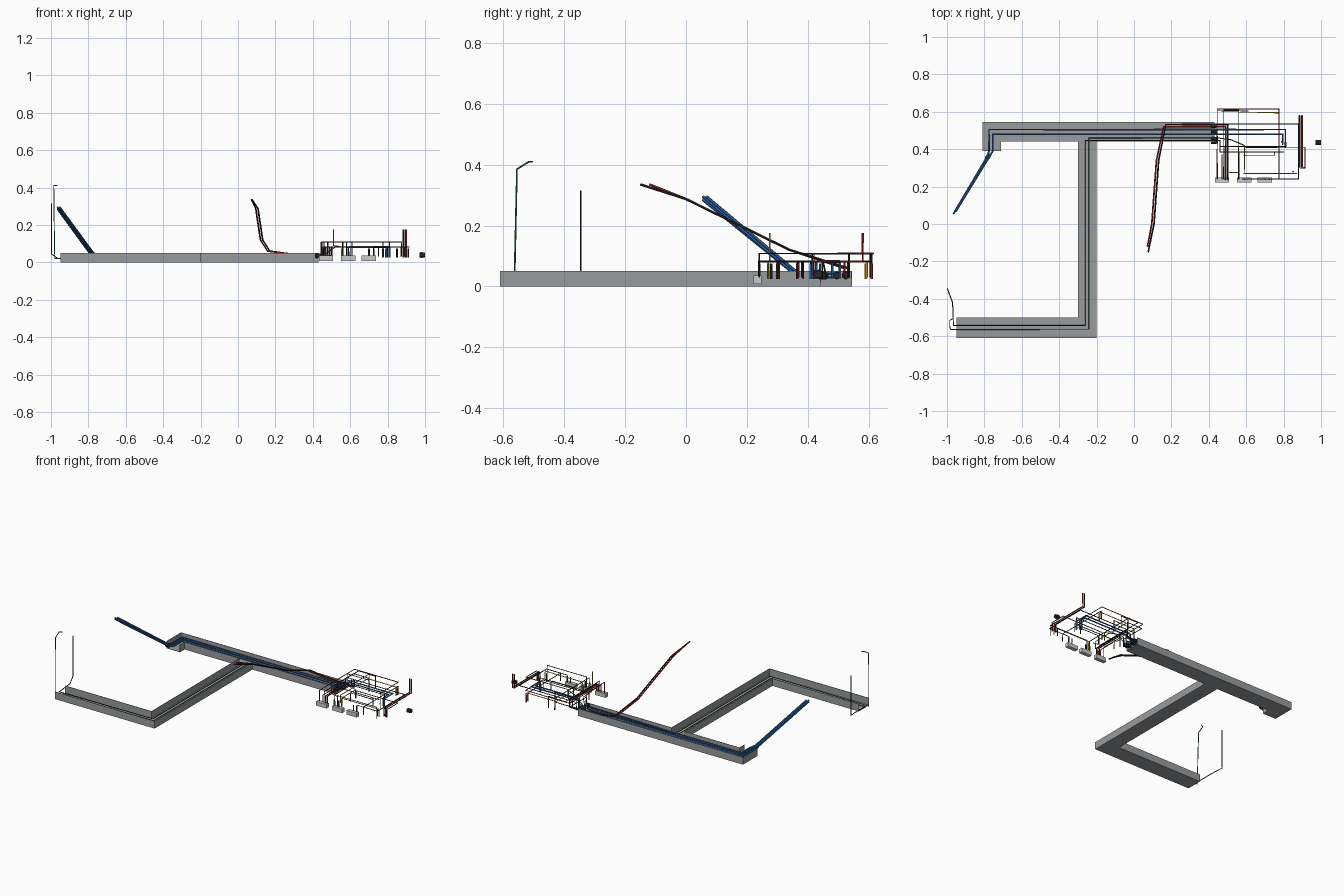
import bpy, bmesh, math
from mathutils import Vector

if "Cube" in bpy.data.objects:
    bpy.data.objects.remove(bpy.data.objects["Cube"])

COL = {'blue': (0.03, 0.14, 0.4), 'red': (0.45, 0.02, 0.02), 'black': (0.02, 0.02, 0.02),
       'green': (0.03, 0.2, 0.07), 'yellow': (0.6, 0.45, 0.02), 'orange': (0.8, 0.35, 0.02),
       'trough': (0.32, 0.33, 0.34)}
MATS = {}
for k, c in COL.items():
    MATS[k] = bpy.data.materials.new(k + "_finish")
    MATS[k].diffuse_color = (*c, 1)


def wire(name, pts, r, col, res=1):
    cu = bpy.data.curves.new(name, 'CURVE')
    cu.dimensions = '3D'
    cu.bevel_depth = r
    cu.bevel_resolution = res
    cu.use_fill_caps = True
    sp = cu.splines.new('POLY')
    sp.points.add(len(pts) - 1)
    for p, q in zip(sp.points, pts):
        p.co = (*q, 1)
    sp.use_smooth = False
    cu.materials.append(MATS[col])
    ob = bpy.data.objects.new(name, cu)
    bpy.context.collection.objects.link(ob)
    return ob


def box(name, x0, x1, y0, y1, z0, z1):
    bpy.ops.mesh.primitive_cube_add(size=1, location=((x0 + x1) / 2, (y0 + y1) / 2, (z0 + z1) / 2))
    ob = bpy.context.object
    ob.name = name
    ob.scale = (x1 - x0, y1 - y0, z1 - z0)
    return ob


def gland(name, loc, direction, r=0.014, length=0.028):
    d = Vector(direction).normalized()
    rot = d.to_track_quat('Z', 'Y').to_euler()
    for part, n, rr, l, off in (("body", 16, r * 0.8, length, 0), ("nut", 6, r, length * 0.4, -length * 0.12)):
        bpy.ops.mesh.primitive_cylinder_add(vertices=n, radius=rr, depth=l,
                                            location=Vector(loc) + d * off, rotation=rot)
        ob = bpy.context.object
        ob.name = f"{name}_{part}"
        ob.data.materials.append(MATS['black'])


# Open cable trough: floor plus walls along the outline, open at three ends
H = 0.05
outline = [(-.81, .39), (-.71, .39), (-.71, .44), (-.30, .44), (-.30, -.50), (-.95, -.50),
           (-.95, -.61), (-.20, -.61), (-.20, .44), (.43, .44), (.43, .545), (-.81, .545)]
bm = bmesh.new()
low = [bm.verts.new((x, y, 0)) for x, y in outline]
top = [bm.verts.new((x, y, H)) for x, y in outline]
bm.faces.new(low)
for i in range(len(outline)):
    j = (i + 1) % len(outline)
    if i not in (0, 5, 9):
        bm.faces.new((low[i], low[j], top[j], top[i]))
bmesh.ops.recalc_face_normals(bm, faces=bm.faces)
bm.faces.ensure_lookup_table()
if bm.faces[0].normal.z > 0:
    bmesh.ops.reverse_faces(bm, faces=bm.faces)
me = bpy.data.meshes.new("cable_trough")
bm.to_mesh(me)
bm.free()
trough = bpy.data.objects.new("cable_trough", me)
bpy.context.collection.objects.link(trough)
me.materials.append(MATS['trough'])
sol = trough.modifiers.new("sheet", 'SOLIDIFY')
sol.thickness = 0.003
sol.offset = -1

# Blue supply cables: through the trough to the far side of the panel
for i, (y, x0, xe) in enumerate(((.505, -.775, .81), (.48, -.755, .795))):
    for k in range(2):
        z = .03 + .012 * k
        o = .012 * i
        wire(f"blue_cable_{i}_{k}", [(-.965 + o, .055 + o, .285 + .01 * k), (-.785 + o, .36, .038 + .012 * k),
             (x0, .39, z), (x0, y, z), (.455 + o, y, z), (.455 + o, y, .082),
             (xe, y, .082), (xe, .415 + o, .082), (xe, .415 + o, .025)], .005, 'blue')
gland("blue_cable_clamp", (-.78, .36, .04), (.6, 1, -.8))

# Red and black pair rising over the trough
for i, c in enumerate(('red', 'black')):
    o = .012 * i
    wire(f"{c}_riser", [(.072 + o * .3, -.12 - .03 * i, .335), (.095 + o, 0, .287), (.12 + o, .34, .12),
         (.158 + o, .52 + o, .06), (.28, .52 + o, .045), (.45, .52 + o, .035),
         (.49 + o, .52 + o, .035), (.49 + o, .52 + o, .082), (.49 + o, .24, .082), (.49 + o, .24, .03)],
         .0045, c)

# Thin signal wires along the branch trough
wire("green_signal_wire", [(-.965, -.505, .41), (-.985, -.515, .41), (-.985, -.555, .385), (-.98, -.563, .02),
     (-.24, -.563, .025), (-.24, .46, .025), (.45, .46, .03), (.52, .45, .082), (.59, .42, .082),
     (.59, .42, .025)], .003, 'green')
wire("black_signal_wire", [(-.998, -.345, .315), (-.998, -.345, .045), (-.97, -.42, .025), (-.965, -.543, .02),
     (-.26, -.543, .025), (-.26, .447, .025), (.45, .447, .03), (.46, .447, .082), (.46, .385, .082),
     (.8, .385, .082), (.8, .385, .025)], .003, 'black')

# Cable glands at the trough mouth and on the far side
for i, y in enumerate((.44, .455, .495, .525)):
    gland(f"entry_gland_{i}", (.427, y, .036), (1, 0, 0))
gland("outlet_gland", (.985, .435, .04), (1, 0, 0), .016, .03)

# Terminal blocks
for i, x in enumerate((.432, .55, .66)):
    box(f"terminal_block_{i}", x, x + .077, .222, .248, .008, .036)

# Panel wiring: flat routes at a given height with a drop at each end
routes = [
    ('red', .108, [(.445, .24), (.445, .615), (.775, .615), (.775, .42)]),
    ('black', .082, [(.445, .43), (.445, .605), (.56, .605)]),
    ('black', .108, [(.48, .24), (.48, .61), (.56, .61)]),
    ('red', .082, [(.47, .24), (.47, .37)]),
    ('black', .108, [(.56, .24), (.56, .605), (.61, .605)]),
    ('yellow', .082, [(.56, .30), (.56, .595), (.775, .595)]),
    ('black', .082, [(.45, .535), (.88, .535), (.88, .24), (.725, .24)]),
    ('black', .108, [(.58, .24), (.875, .24)]),
    ('yellow', .082, [(.59, .42), (.59, .27), (.87, .27)]),
    ('black', .082, [(.775, .61), (.775, .24)]),
    ('black', .082, [(.59, .365), (.75, .365), (.75, .38)]),
    ('black', .108, [(.46, .415), (.81, .415)]),
    ('black', .082, [(.60, .41), (.915, .41), (.915, .30), (.89, .30)]),
    ('black', .108, [(.45, .535), (.61, .535)]),
]
for i, (c, z, pts) in enumerate(routes):
    path = [(*pts[0], .03)] + [(x, y, z) for x, y in pts] + [(*pts[-1], .03)]
    wire(f"panel_wire_{i}", path, .003, c)

# Drop ferrules below the routes
for i, (x, y, c) in enumerate(((.555, .24, 'yellow'), (.59, .24, 'black'), (.70, .24, 'black'), (.725, .24, 'black'),
                               (.775, .59, 'orange'), (.775, .61, 'red'), (.79, .44, 'blue'), (.81, .41, 'blue'),
                               (.85, .28, 'black'), (.91, .3, 'black'), (.59, .27, 'yellow'), (.59, .365, 'black'))):
    wire(f"ferrule_{i}", [(x, y, .025), (x, y, .075)], .0045, c)

# Tall outgoing leads
for i, c in enumerate(('black', 'red')):
    x = .885 + .013 * i
    wire(f"outgoing_lead_{i}", [(x, .58, .175), (x, .58, .082), (x, .305, .082), (x, .305, .025)], .0045, c)
wire("earth_lead", [(.51, .275, .175), (.51, .275, .09), (.56, .275, .082)], .003, 'yellow')

for m in bpy.data.materials:
    if m.users and not m.is_grease_pencil:
        m.use_nodes = True
        m.node_tree.nodes["Principled BSDF"].inputs["Base Color"].default_value = m.diffuse_color
